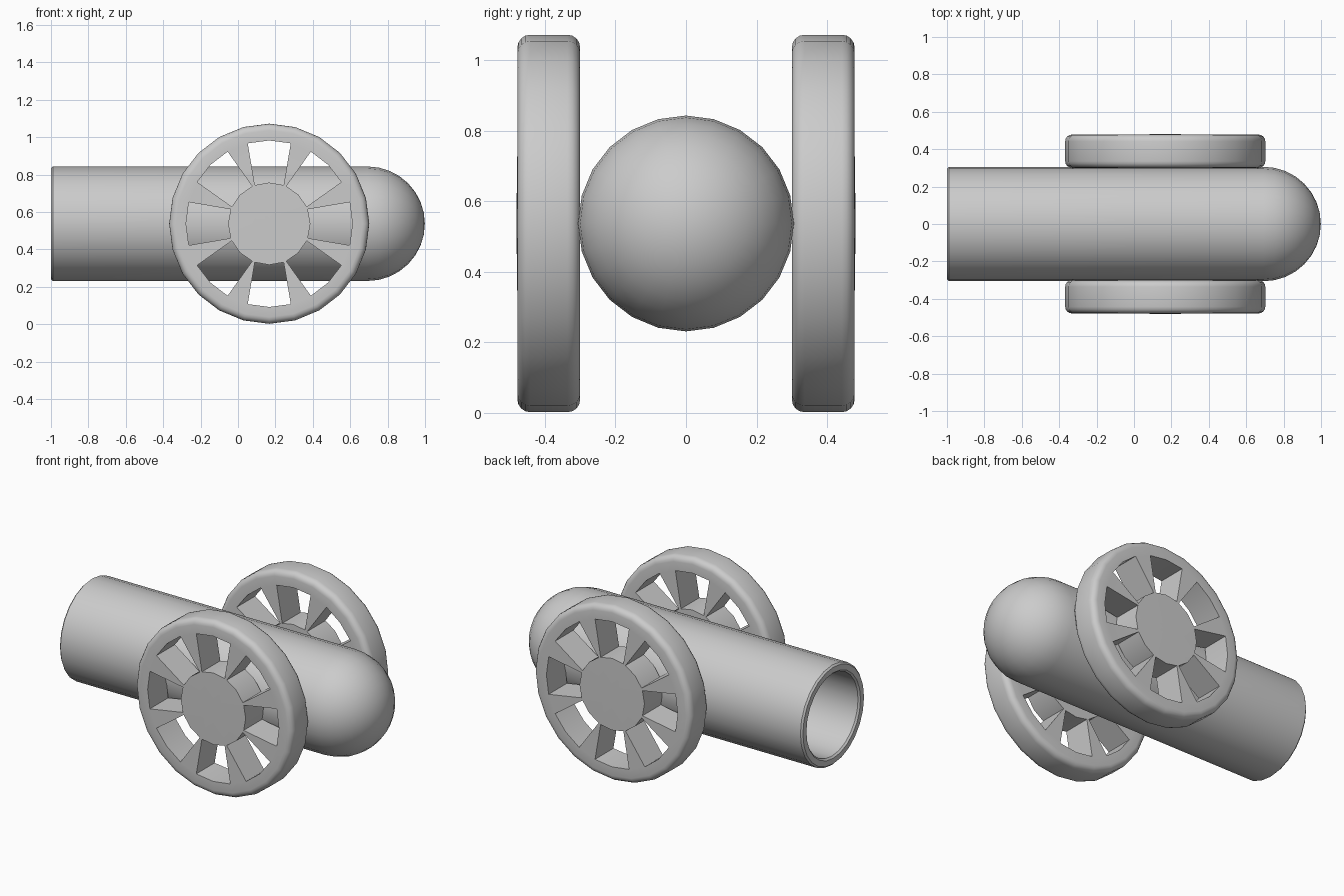
import bpy, bmesh
from math import sin, cos, pi, radians

if "Cube" in bpy.data.objects:
    bpy.data.objects.remove(bpy.data.objects["Cube"])

CX, CZ = 0.167, 0.537


def finish(bm, name, angle=35):
    bmesh.ops.remove_doubles(bm, verts=bm.verts, dist=1e-5)
    bmesh.ops.recalc_face_normals(bm, faces=bm.faces)
    me = bpy.data.meshes.new(name)
    bm.to_mesh(me)
    bm.free()
    ob = bpy.data.objects.new(name, me)
    bpy.context.collection.objects.link(ob)
    bpy.ops.object.select_all(action='DESELECT')
    ob.select_set(True)
    bpy.context.view_layer.objects.active = ob
    bpy.ops.object.shade_smooth_by_angle(angle=radians(angle))
    return ob


# Hollow barrel with rounded end: closed wall profile (x, radius) swept around x
R, RI, N = 0.306, 0.252, 24
arc = [i * pi / 16 for i in range(9)]
profile = [(0.693 + RI * sin(a), RI * cos(a)) for a in reversed(arc)]
profile += [(-0.99, RI), (-1, RI + 0.01), (-1, R - 0.01), (-0.99, R)]
profile += [(0.693 + R * sin(a), R * cos(a)) for a in arc]
bm = bmesh.new()
rings = [[bm.verts.new((x, r * sin(2 * pi * k / N), CZ + r * cos(2 * pi * k / N)))
          for k in range(N)] for x, r in profile]
for a, b in zip(rings, rings[1:]):
    for k in range(N):
        j = (k + 1) % N
        bm.faces.new((a[k], a[j], b[j], b[k]))
bmesh.ops.dissolve_degenerate(bm, dist=1e-5, edges=bm.edges)
finish(bm, "barrel")


def wheel(name, side):
    bm = bmesh.new()
    y0, y1 = 0.30, 0.478
    RO, RH, HUB, B = 0.535, 0.445, 0.22, 0.036

    def vert(r, deg, y):
        a = radians(deg)
        return bm.verts.new((CX + r * cos(a), side * y, CZ + r * sin(a)))

    # Rim outline with rounded shoulders, 24 sides
    prof = [(RH, y0)]
    prof += [(RO - B + B * sin(t * pi / 8), y0 + B - B * cos(t * pi / 8)) for t in range(5)]
    prof += [(RO - B + B * cos(t * pi / 8), y1 - B + B * sin(t * pi / 8)) for t in range(5)]
    prof += [(RH, y1)]
    rim = [[vert(r, 15 * k, y) for k in range(24)] for r, y in prof]
    for a, b in zip(rim, rim[1:]):
        for k in range(24):
            j = (k + 1) % 24
            bm.faces.new((a[k], a[j], b[j], b[k]))

    # Eight spokes that narrow to the hub, windows between them
    hub = [[vert(HUB, 45 * (k // 3) + (-20.5, 0, 20.5)[k % 3], y) for k in range(24)]
           for y in (y0, y1)]
    ring = [[row[(k - 1) % 24] for k in range(24)] for row in (rim[0], rim[-1])]
    for k in range(24):
        j = (k + 1) % 24
        if k % 3 == 2:
            for h, r in zip(hub, ring):
                bm.faces.new((h[k], h[j], r[j], r[k]))
            for i in (k, j):
                bm.faces.new((hub[0][i], hub[1][i], ring[1][i], ring[0][i]))
        else:
            for row in (hub, ring):
                bm.faces.new((row[0][k], row[0][j], row[1][j], row[1][k]))
    # Slightly domed hub caps
    for row, y in ((hub[0], y0), (hub[1], y1 + 0.003)):
        c = vert(0, 0, y)
        for k in range(24):
            bm.faces.new((row[k], row[(k + 1) % 24], c))
    finish(bm, name, 30)


wheel("wheel_front", -1)
wheel("wheel_back", 1)
